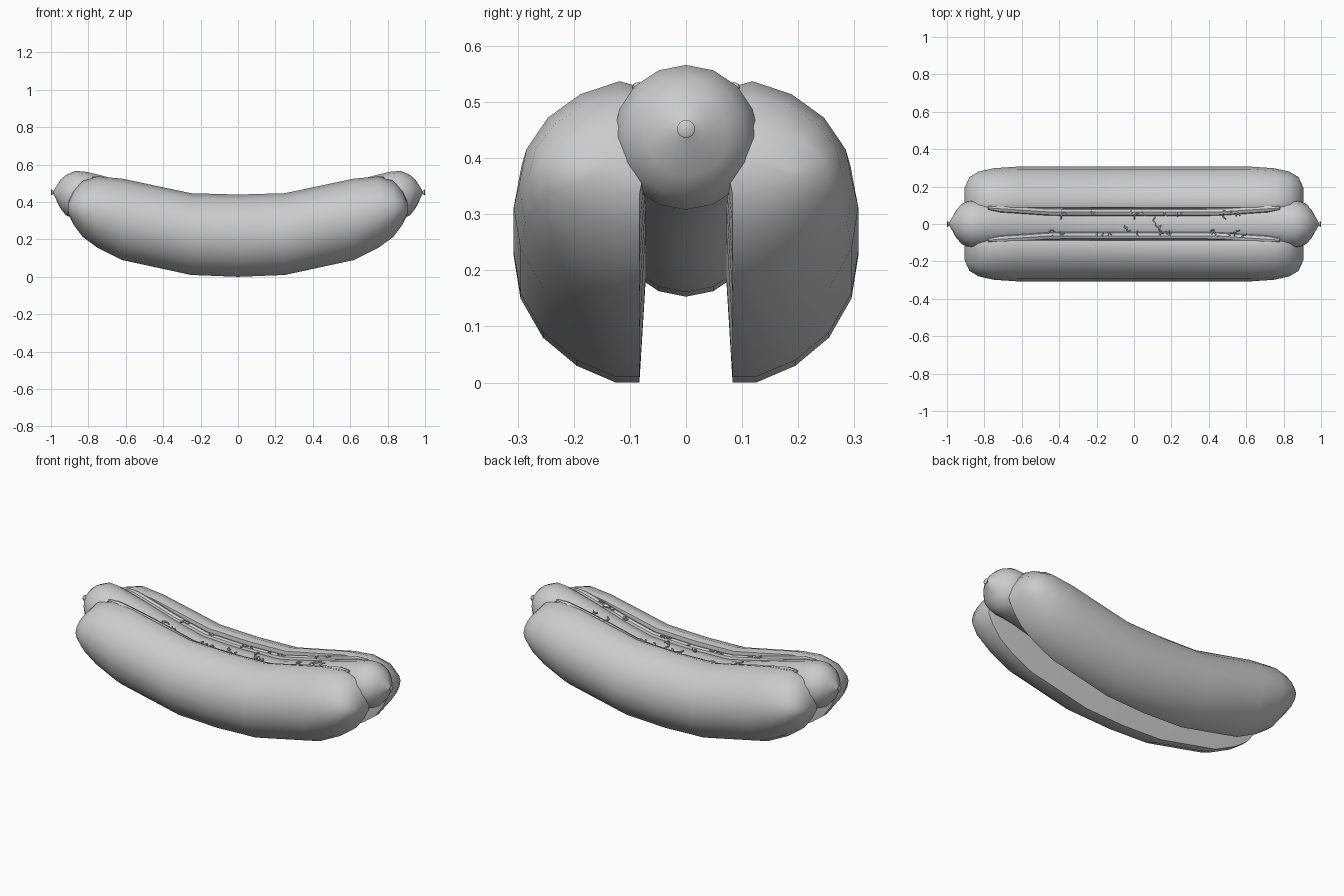
import bpy, bmesh, math, random
from mathutils import Vector

if "Cube" in bpy.data.objects:
    bpy.data.objects.remove(bpy.data.objects["Cube"])

random.seed(4)


def interp(table, x):
    # piecewise linear lookup on |x|; rows are (x, v1, v2, ...)
    x = abs(x)
    for a, b in zip(table, table[1:]):
        if x <= b[0]:
            t = (x - a[0]) / (b[0] - a[0])
            return [p + (q - p) * t for p, q in zip(a[1:], b[1:])]
    return list(table[-1][1:])


def loft(bm, rings):
    # skin closed rings and cap both ends
    vs = [[bm.verts.new(p) for p in r] for r in rings]
    n = len(vs[0])
    for a, b in zip(vs, vs[1:]):
        for i in range(n):
            bm.faces.new((a[i], a[(i + 1) % n], b[(i + 1) % n], b[i]))
    bm.faces.new(vs[0])
    bm.faces.new(vs[-1])


def tube(bm, path, radii, sides):
    # sweep a circle along a path
    rings = []
    for i, p in enumerate(path):
        d = (path[min(i + 1, len(path) - 1)] - path[max(i - 1, 0)]).normalized()
        ref = Vector((0, 0, 1)) if abs(d.z) < 0.9 else Vector((1, 0, 0))
        u = d.cross(ref).normalized()
        v = u.cross(d)
        rings.append([p + (u * math.cos(k * math.tau / sides) + v * math.sin(k * math.tau / sides)) * radii[i]
                      for k in range(sides)])
    loft(bm, rings)


def finish(bm, name, angle=40):
    bmesh.ops.recalc_face_normals(bm, faces=bm.faces)
    me = bpy.data.meshes.new(name)
    bm.to_mesh(me)
    bm.free()
    ob = bpy.data.objects.new(name, me)
    bpy.context.collection.objects.link(ob)
    bpy.ops.object.select_all(action='DESELECT')
    ob.select_set(True)
    bpy.context.view_layer.objects.active = ob
    bpy.ops.object.shade_smooth_by_angle(angle=math.radians(angle))
    return ob


# Bun halves: station x, bottom z, top z, outer y
BUN = [(0, 0, .44, .307), (.25, .01, .447, .307), (.62, .09, .525, .307),
       (.75, .155, .537, .298), (.83, .213, .513, .28), (.88, .28, .46, .25), (.907, .335, .40, .19)]
SECTION = [(.083, 0), (.125, 0), (.195, .03), (.255, .08), (.295, .15), (.307, .225), (.293, .30),
           (.253, .365), (.193, .413), (.12, .44), (.088, .43), (.072, .31), (.072, .18)]
xs = [-s[0] for s in BUN[:0:-1]] + [s[0] for s in BUN]
for side, name in ((-1, "bun_front"), (1, "bun_back")):
    bm = bmesh.new()
    rings = []
    for x in xs:
        zb, zt, yo = interp(BUN, x)
        k = (yo - .083) / .224
        rings.append([Vector((x, side * (.083 + (y - .083) * k), zb + z / .44 * (zt - zb))) for y, z in SECTION])
    loft(bm, rings)
    finish(bm, name)

# Sausage: station x, centre z, radius
SAUSAGE = [(0, .28, .127), (.25, .288, .127), (.45, .335, .127), (.62, .385, .127), (.75, .42, .127),
           (.82, .434, .129), (.87, .437, .129), (.92, .437, .108), (.95, .442, .075), (.975, .449, .03),
           (.987, .451, .007), (.997, .452, .016), (1.0, .452, .012)]
xs = [-s[0] for s in SAUSAGE[:0:-1]] + [s[0] for s in SAUSAGE]
bm = bmesh.new()
rings = []
for x in xs:
    zc, r = interp(SAUSAGE, x)
    rings.append([Vector((x, r * math.sin(k * math.tau / 16), zc + r * math.cos(k * math.tau / 16)))
                  for k in range(16)])
loft(bm, rings)
finish(bm, "sausage", 60)


def on_sausage(x, y, lift=0):
    zc, r = interp(SAUSAGE, x)
    return Vector((x, y, zc + math.sqrt(r * r - y * y) + lift))


# Sauce strips in the seams beside the sausage
for side, name in ((-1, "sauce_strip_front"), (1, "sauce_strip_back")):
    bm = bmesh.new()
    path, radii = [], []
    for i in range(25):
        x = -.78 + 1.56 * i / 24
        y = .064 + .022 * max(0, (abs(x) - .45) / .33)
        path.append(on_sausage(x, side * y, .006))
        radii.append(.009 if i in (0, 24) else .021)
    tube(bm, path, radii, 8)
    finish(bm, name)

# Small shreds of topping scattered along the sausage and sauce
bm = bmesh.new()
for i in range(36):
    cx = (-.41, -.17, -.01, .1, .22, .45, .55)[i % 7] + random.uniform(-.05, .05)
    middle = i % 7 in (2, 3) and i % 2
    cy = random.uniform(-.03, .03) if middle else random.choice((-1, 1)) * random.uniform(.04, .08)
    a = random.uniform(0, math.pi)
    length = random.uniform(.02, .045)
    path = []
    for t in (-.5, -.17, .17, .5):
        bend = (.25 - t * t) * .05
        x = cx + math.cos(a) * t * length - math.sin(a) * bend
        y = cy + math.sin(a) * t * length + math.cos(a) * bend
        path.append(on_sausage(x, y, .004 if middle else .026 - abs(abs(y) - .064) * .35))
    tube(bm, path, [.004, .005, .005, .004], 5)
finish(bm, "topping_shreds")
